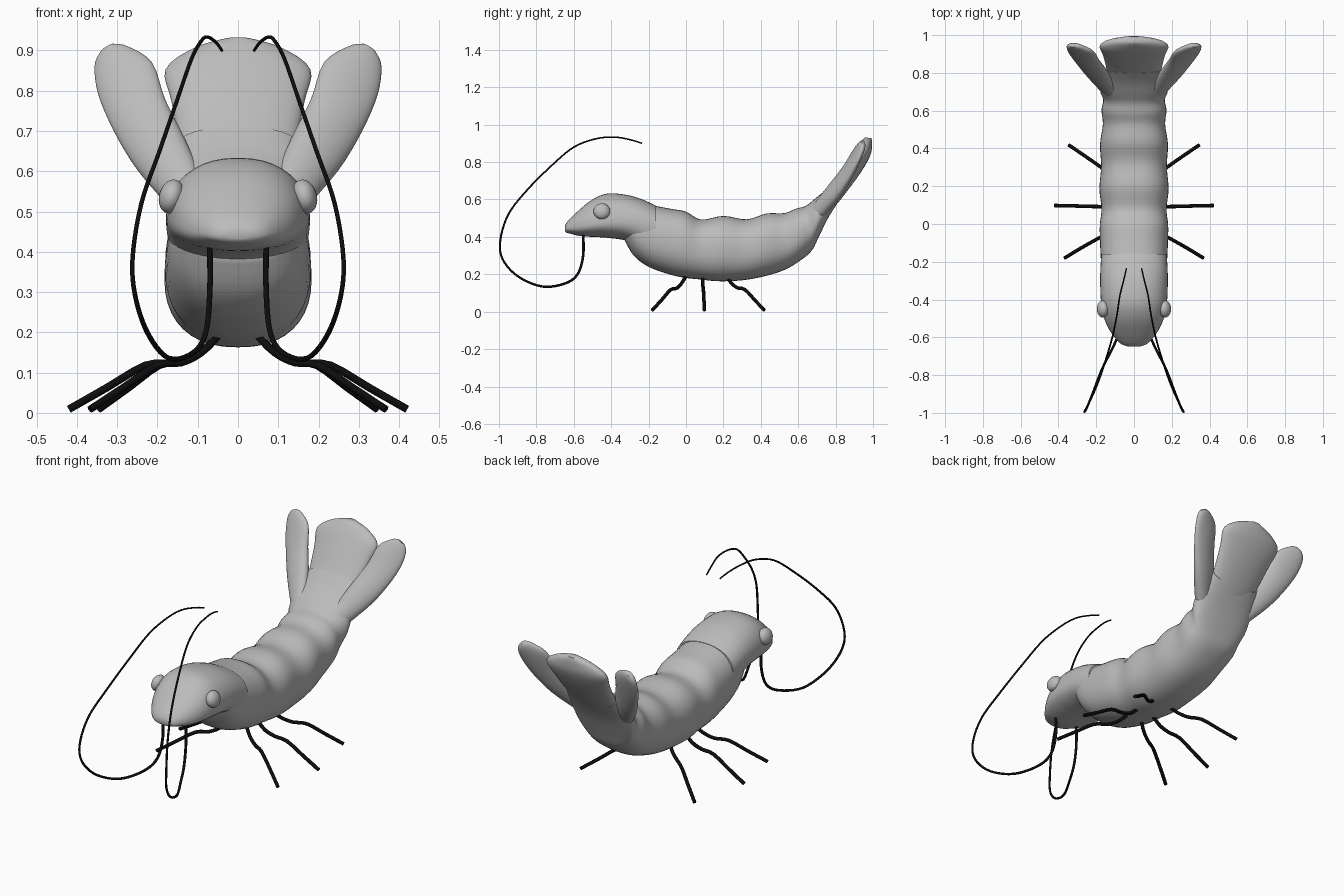
import bpy, math
from mathutils import Vector

if "Cube" in bpy.data.objects:
    bpy.data.objects.remove(bpy.data.objects["Cube"])


def material(name, c):
    m = bpy.data.materials.new(name)
    m.diffuse_color = (c, c, c, 1)
    m.use_nodes = True
    m.node_tree.nodes["Principled BSDF"].inputs["Base Color"].default_value = m.diffuse_color
    return m


GREY = material("shell grey", 0.5)
BLACK = material("limb black", 0.004)


def spread(n, p):
    return math.copysign(abs(n) ** p, n)


def spline(rows, steps):
    """Catmull-Rom through rows of numbers."""
    out = []
    for i in range(len(rows) - 1):
        a, b, c, d = (rows[max(i - 1, 0)], rows[i], rows[i + 1], rows[min(i + 2, len(rows) - 1)])
        for k in range(steps):
            t = k / steps
            out.append([0.5 * (2 * q + (r - p) * t + (2 * p - 5 * q + 4 * r - s) * t * t
                               + (3 * q - p - 3 * r + s) * t ** 3)
                        for p, q, r, s in zip(a, b, c, d)])
    return out + [list(rows[-1])]


def loft(name, sections, mat, power=1.0, steps=4, sides=40):
    """Section = (centre, side axis, upper axis, lower/upper height ratio)."""
    rows = spline([[*c, *u, *v, low] for c, u, v, low in sections], steps)
    verts, faces = [], []
    for r in rows:
        c, u, v, low = Vector(r[:3]), Vector(r[3:6]), Vector(r[6:9]), r[9]
        for k in range(sides):
            a = 2 * math.pi * k / sides
            s = spread(math.sin(a), power)
            verts.append(c + u * spread(math.cos(a), power) + v * (s if s > 0 else s * low))
    for i in range(len(rows) - 1):
        for k in range(sides):
            n = (k + 1) % sides
            faces.append((i * sides + k, i * sides + n, (i + 1) * sides + n, (i + 1) * sides + k))
    last = (len(rows) - 1) * sides
    faces += [tuple(reversed(range(sides))), tuple(range(last, last + sides))]
    me = bpy.data.meshes.new(name)
    me.from_pydata(verts, [], faces)
    ob = bpy.data.objects.new(name, me)
    bpy.context.collection.objects.link(ob)
    me.materials.append(mat)
    bpy.context.view_layer.objects.active = ob
    ob.select_set(True)
    bpy.ops.object.mode_set(mode='EDIT')
    bpy.ops.mesh.select_all(action='SELECT')
    bpy.ops.mesh.normals_make_consistent(inside=False)
    bpy.ops.object.mode_set(mode='OBJECT')
    bpy.ops.object.shade_smooth_by_angle(angle=math.radians(50))
    ob.select_set(False)
    return ob


def ring(ty, tz, by, bz, w):
    """Section between a back point and a belly point in the middle plane."""
    return ((0, (ty + by) / 2, (tz + bz) / 2), (w, 0, 0),
            (0, (ty - by) / 2, (tz - bz) / 2), 1)


def tube(name, pts, radii, steps):
    rows = spline([[*p, r] for p, r in zip(pts, radii)], steps)
    cu = bpy.data.curves.new(name, 'CURVE')
    cu.dimensions = '3D'
    cu.bevel_depth = 1
    cu.bevel_resolution = 2
    cu.use_fill_caps = True
    sp = cu.splines.new('POLY')
    sp.points.add(len(rows) - 1)
    for p, r in zip(sp.points, rows):
        p.co = (*r[:3], 1)
        p.radius = r[3]
    sp.use_smooth = True
    cu.materials.append(BLACK)
    bpy.context.collection.objects.link(bpy.data.objects.new(name, cu))


# Segmented body
loft("body", [ring(*r) for r in (
    (-0.28, 0.58, -0.33, 0.385, 0.15), (-0.21, 0.575, -0.28, 0.30, 0.168),
    (-0.16, 0.565, -0.20, 0.24, 0.176), (-0.08, 0.55, -0.09, 0.20, 0.18),
    (0.00, 0.535, -0.01, 0.182, 0.181), (0.08, 0.493, 0.08, 0.172, 0.172),
    (0.20, 0.512, 0.17, 0.163, 0.183), (0.325, 0.494, 0.29, 0.167, 0.174),
    (0.43, 0.525, 0.41, 0.187, 0.18), (0.525, 0.527, 0.53, 0.225, 0.165),
    (0.585, 0.55, 0.62, 0.28, 0.172), (0.64, 0.566, 0.675, 0.33, 0.163),
    (0.69, 0.605, 0.71, 0.40, 0.178), (0.75, 0.655, 0.765, 0.51, 0.17),
    (0.80, 0.71, 0.83, 0.61, 0.15))], GREY, 0.85)

# Middle fan of the tail
loft("tail_fan", [ring(*r) for r in (
    (0.74, 0.64, 0.76, 0.52, 0.14), (0.80, 0.71, 0.835, 0.61, 0.145),
    (0.86, 0.80, 0.935, 0.745, 0.165), (0.905, 0.87, 0.985, 0.835, 0.18),
    (0.94, 0.915, 0.995, 0.895, 0.11), (0.957, 0.932, 0.992, 0.928, 0.03))], GREY)

# Head with a flatter underside: y, top, widest height, bottom, half width
loft("head", [((0, y, m), (w, 0, 0), (0, 0, t - m), (m - b) / (t - m)) for y, t, m, b, w in (
    (-0.648, 0.458, 0.445, 0.432, 0.035), (-0.63, 0.487, 0.445, 0.42, 0.075),
    (-0.57, 0.545, 0.455, 0.405, 0.125), (-0.50, 0.60, 0.47, 0.40, 0.158),
    (-0.42, 0.632, 0.48, 0.395, 0.174), (-0.32, 0.625, 0.48, 0.38, 0.179),
    (-0.24, 0.603, 0.47, 0.34, 0.178), (-0.16, 0.567, 0.45, 0.27, 0.173))], GREY, 0.9)

for s, side in ((-1, "left"), (1, "right")):
    # Side lobes of the tail: centre, half width
    lobe = []
    for x, y, z, w, t in ((0.12, 0.70, 0.53, 0.05, 0.04), (0.19, 0.79, 0.64, 0.07, 0.04),
                          (0.245, 0.86, 0.74, 0.075, 0.032), (0.28, 0.91, 0.83, 0.078, 0.026),
                          (0.315, 0.94, 0.885, 0.048, 0.02), (0.325, 0.947, 0.905, 0.02, 0.012)):
        lobe.append(((s * x, y, z), (s * w * 0.86, 0, -w * 0.5), (0, -t * 0.87, t * 0.5), 1))
    loft("tail_lobe_" + side, lobe, GREY)

    # Eye
    bpy.ops.mesh.primitive_uv_sphere_add(segments=24, ring_count=16, radius=1,
                                         location=(s * 0.165, -0.45, 0.537),
                                         rotation=(0, s * -0.25, 0))
    eye = bpy.context.object
    eye.name = "eye_" + side
    eye.scale = (0.031, 0.045, 0.043)
    eye.data.materials.append(GREY)
    bpy.ops.object.shade_smooth()
    eye.select_set(False)

    # Long curled antenna
    path = ((0.07, -0.55, 0.42), (0.07, -0.55, 0.30), (0.08, -0.58, 0.20), (0.11, -0.65, 0.15),
            (0.17, -0.77, 0.135), (0.22, -0.90, 0.19), (0.253, -0.98, 0.28),
            (0.262, -0.993, 0.38), (0.24, -0.95, 0.52), (0.195, -0.85, 0.65),
            (0.15, -0.72, 0.78), (0.115, -0.60, 0.88), (0.09, -0.48, 0.925),
            (0.075, -0.38, 0.933), (0.055, -0.30, 0.92), (0.04, -0.235, 0.90))
    tube("antenna_" + side, [(s * x, y, z) for x, y, z in path],
         [0.0075 - 0.00025 * i for i in range(len(path))], 5)

    # Three walking legs
    for name, leg in (
            ("front", ((0.05, 0.00, 0.19), (0.09, -0.025, 0.15), (0.14, -0.05, 0.125),
                       (0.20, -0.082, 0.118), (0.285, -0.13, 0.063), (0.367, -0.18, 0.009))),
            ("middle", ((0.05, 0.088, 0.19), (0.10, 0.09, 0.145), (0.16, 0.092, 0.125),
                        (0.23, 0.093, 0.118), (0.325, 0.096, 0.063), (0.42, 0.098, 0.009))),
            ("rear", ((0.05, 0.215, 0.19), (0.09, 0.245, 0.15), (0.14, 0.275, 0.128),
                      (0.195, 0.315, 0.118), (0.27, 0.367, 0.063), (0.345, 0.418, 0.009)))):
        tube(name + "_leg_" + side, [(s * x, y, z) for x, y, z in leg], [0.0095] * 6, 3)
